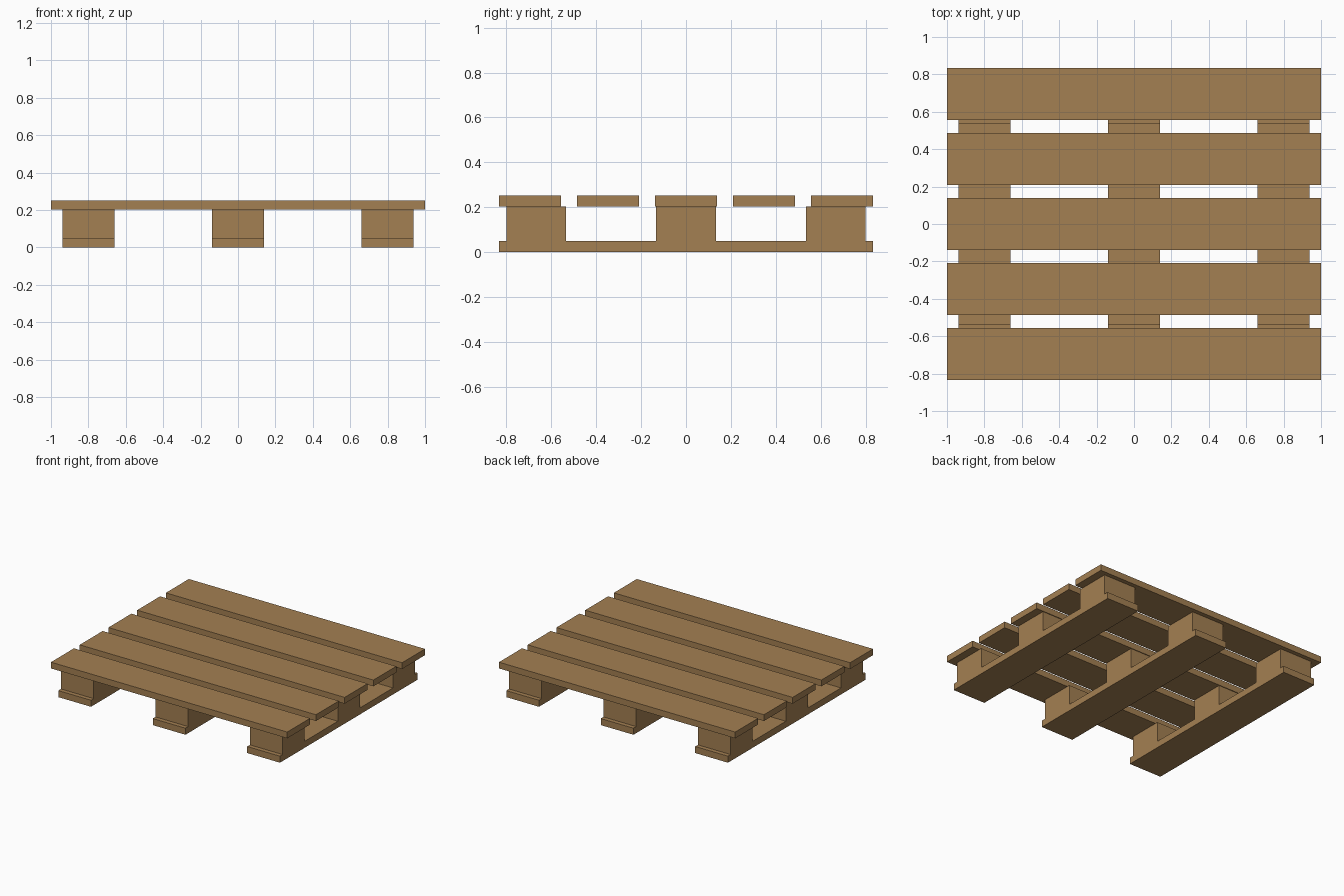
import bpy, bmesh

if "Cube" in bpy.data.objects:
    bpy.data.objects.remove(bpy.data.objects["Cube"])

wood = bpy.data.materials.new("wood")
wood.diffuse_color = (0.37, 0.215, 0.085, 1)
wood.use_nodes = True
wood.node_tree.nodes["Principled BSDF"].inputs["Base Color"].default_value = wood.diffuse_color

HALF_Y = 0.833      # half depth of the pallet
BOARD_W = 0.277     # width of every plank
DECK_Z, TOP_Z, RUNNER_Z = 0.203, 0.251, 0.05


def extrude_x(name, profile, x, width):
    """Extrude a closed (y, z) profile along x, centred on x."""
    bm = bmesh.new()
    face = bm.faces.new([bm.verts.new((x - width / 2, y, z)) for y, z in profile])
    res = bmesh.ops.extrude_face_region(bm, geom=[face])
    moved = [g for g in res["geom"] if isinstance(g, bmesh.types.BMVert)]
    bmesh.ops.translate(bm, verts=moved, vec=(width, 0, 0))
    bmesh.ops.recalc_face_normals(bm, faces=bm.faces)
    mesh = bpy.data.meshes.new(name)
    bm.to_mesh(mesh)
    bm.free()
    mesh.materials.append(wood)
    obj = bpy.data.objects.new(name, mesh)
    bpy.context.collection.objects.link(obj)
    return obj


# Top deck boards
pitch = (2 * HALF_Y - BOARD_W) / 4
for i in range(5):
    y0 = -HALF_Y + i * pitch
    y1 = y0 + BOARD_W
    extrude_x(f"deck_board_{i + 1}",
              [(y0, DECK_Z), (y1, DECK_Z), (y1, TOP_Z), (y0, TOP_Z)], 0, 2)

# Bearers: bottom runner with three spacer blocks rising from it
outline = [(-HALF_Y, 0), (HALF_Y, 0), (HALF_Y, RUNNER_Z)]
for c in (0.667, 0, -0.667):
    a, b = c + 0.133, c - 0.133
    outline += [(a, RUNNER_Z), (a, DECK_Z), (b, DECK_Z), (b, RUNNER_Z)]
outline.append((-HALF_Y, RUNNER_Z))
for side, x in (("left", -0.8), ("middle", 0), ("right", 0.8)):
    extrude_x(f"{side}_bearer", outline, x, BOARD_W)
